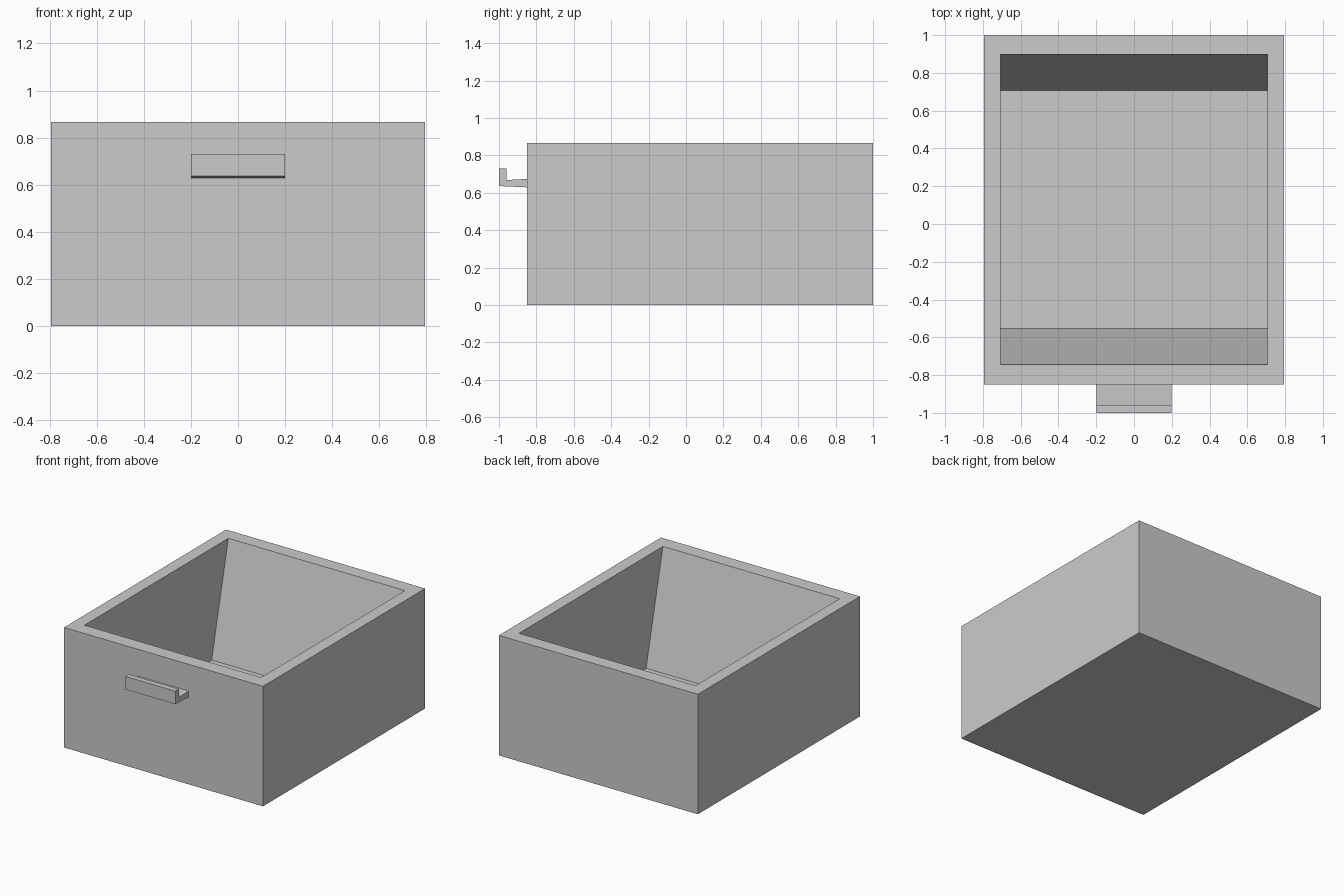
import bpy
import bmesh

if "Cube" in bpy.data.objects:
    bpy.data.objects.remove(bpy.data.objects["Cube"])


def finish(name, bm):
    bmesh.ops.recalc_face_normals(bm, faces=bm.faces[:])
    mesh = bpy.data.meshes.new(name)
    bm.to_mesh(mesh)
    bm.free()
    obj = bpy.data.objects.new(name, mesh)
    bpy.context.collection.objects.link(obj)
    return obj


def ring(bm, half_x, y0, y1, z):
    pts = [(-half_x, y0), (half_x, y0), (half_x, y1), (-half_x, y1)]
    return [bm.verts.new((x, y, z)) for x, y in pts]


def lofted(name, sections):
    """Join rectangular sections in order and cap both ends."""
    bm = bmesh.new()
    rings = [ring(bm, *s) for s in sections]
    for a, b in zip(rings, rings[1:]):
        for i in range(4):
            j = (i + 1) % 4
            bm.faces.new((a[i], a[j], b[j], b[i]))
    bm.faces.new(rings[0])
    bm.faces.new(rings[-1])
    return finish(name, bm)


def extruded_x(name, profile, half_x):
    """Extrude a (y, z) profile symmetrically along x."""
    bm = bmesh.new()
    face = bm.faces.new([bm.verts.new((-half_x, y, z)) for y, z in profile])
    out = bmesh.ops.extrude_face_region(bm, geom=[face])
    verts = [g for g in out["geom"] if isinstance(g, bmesh.types.BMVert)]
    bmesh.ops.translate(bm, verts=verts, vec=(2 * half_x, 0, 0))
    return finish(name, bm)


# Drawer body: outer walls, flat rim, hollow with sloping front and back
lofted("drawer_body", [
    (0.795, -0.85, 1.0, 0.0),
    (0.795, -0.85, 1.0, 0.867),
    (0.706, -0.745, 0.898, 0.867),
    (0.706, -0.553, 0.708, 0.06),
])

# Pull handle: slightly tapered shelf with an upturned lip
extruded_x("pull_handle", [
    (-0.85, 0.629), (-0.85, 0.674), (-0.96, 0.668),
    (-0.96, 0.73), (-1.0, 0.73), (-1.0, 0.636),
], 0.199)
